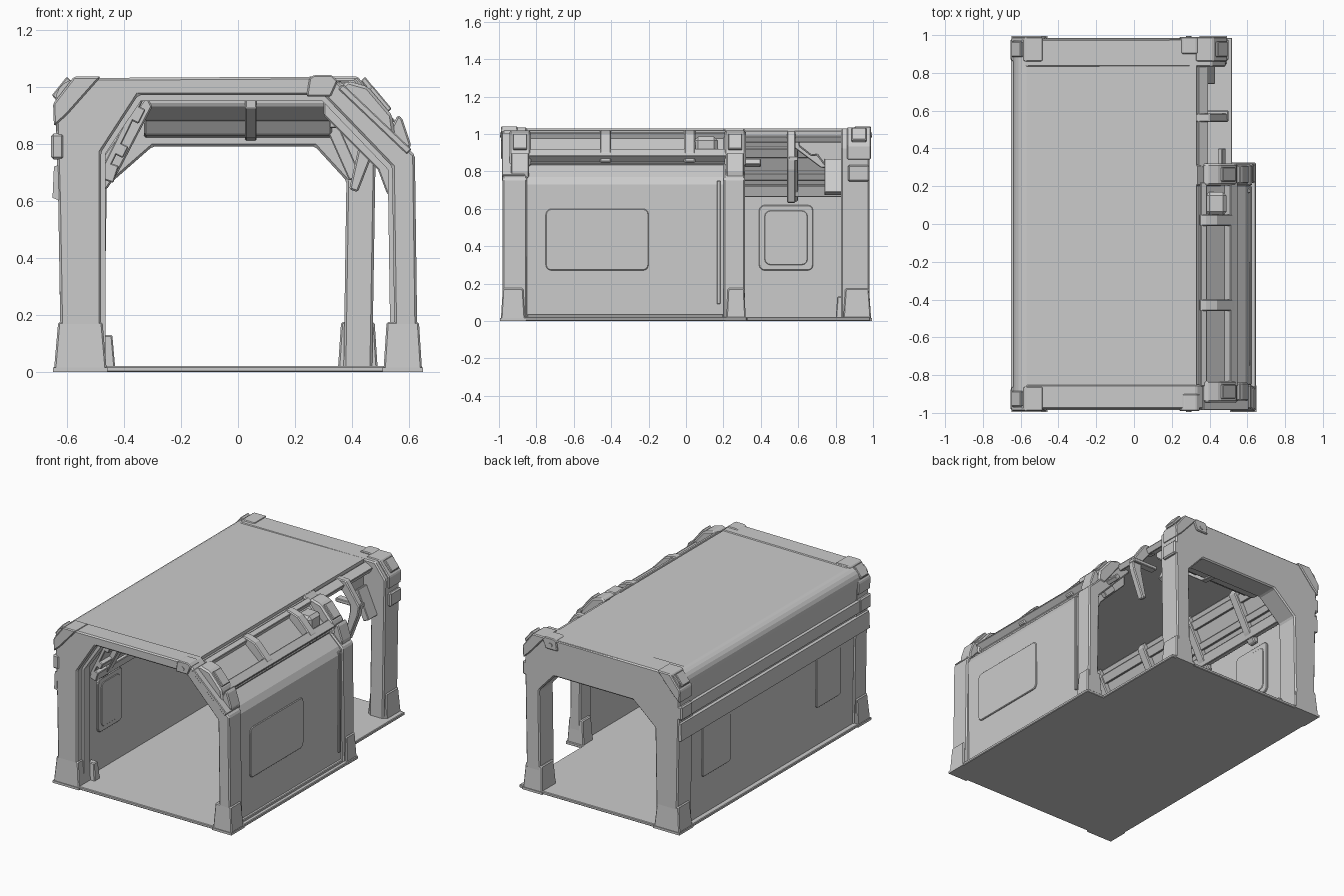
import bpy, bmesh
from mathutils import Vector
from math import sin, cos, pi


def prism(name, pts, a, b, axis='y', bevel=0.0, taper=1.0):
    """Extrude a 2D outline from a to b along an axis; taper scales the far end."""
    put = {'y': lambda u, v, w: (u, w, v),
           'x': lambda u, v, w: (w, u, v),
           'z': lambda u, v, w: (u, v, w)}[axis]
    cu = sum(p[0] for p in pts) / len(pts)
    cv = sum(p[1] for p in pts) / len(pts)
    bm = bmesh.new()
    lo = [bm.verts.new(put(u, v, a)) for u, v in pts]
    hi = [bm.verts.new(put(cu + (u - cu) * taper, cv + (v - cv) * taper, b)) for u, v in pts]
    bm.faces.new(lo)
    bm.faces.new(hi[::-1])
    n = len(pts)
    for i in range(n):
        j = (i + 1) % n
        bm.faces.new((lo[i], hi[i], hi[j], lo[j]))
    bmesh.ops.recalc_face_normals(bm, faces=bm.faces)
    me = bpy.data.meshes.new(name)
    bm.to_mesh(me)
    bm.free()
    ob = bpy.data.objects.new(name, me)
    bpy.context.collection.objects.link(ob)
    if bevel:
        m = ob.modifiers.new('bevel', 'BEVEL')
        m.width, m.segments = bevel, 1
    return ob


def box(name, x0, x1, y0, y1, z0, z1, bevel=0.004, taper=1.0):
    return prism(name, [(x0, y0), (x1, y0), (x1, y1), (x0, y1)], z0, z1, 'z', bevel, taper)


def strut(name, p, q, w, y0, y1, bevel=0.004):
    """Flat bar following the segment p-q in the xz plane, half width w."""
    p, q = Vector(p), Vector(q)
    d = (q - p).normalized()
    n = Vector((-d.y, d.x)) * w
    return prism(name, [tuple(v) for v in (p + n, q + n, q - n, p - n)], y0, y1, 'y', bevel)


def rounded(u0, u1, v0, v1, r=0.03):
    pts = []
    for k, (cu, cv) in enumerate(((u1 - r, v1 - r), (u0 + r, v1 - r), (u0 + r, v0 + r), (u1 - r, v0 + r))):
        for s in range(4):
            t = k * pi / 2 + s * pi / 6
            pts.append((cu + r * cos(t), cv + r * sin(t)))
    return pts


# floor, stepped in beside the open bay
prism('floor_plate', [(-.645, -.985), (.645, -.985), (.645, .325), (.52, .325), (.52, .985), (-.645, .985)],
      0, .02, 'z', .004)

# end arches
front_outer = [(-.62, 0), (-.63, .6), (-.64, .94), (-.57, 1.03), (.33, 1.035), (.62, .76), (.63, 0)]
front_inner = [(.55, 0), (.54, .72), (.3, .97), (-.35, .97), (-.48, .77), (-.48, 0)]
prism('front_arch', front_outer + front_inner, -.98, -.85, 'y', .008)
back_outer = [(-.62, 0), (-.63, .6), (-.64, .94), (-.57, 1.03), (.41, 1.03), (.485, .93), (.47, 0)]
back_inner = [(.37, 0), (.38, .67), (.27, .79), (-.3, .79), (-.46, .65), (-.47, 0)]
prism('back_arch', back_outer + back_inner, .83, .98, 'y', .008)
# thin lips inside the arch openings
prism('front_arch_lip', [(-.48, .02), (-.48, .77), (-.35, .97), (.3, .97), (.54, .72), (.55, .02), (.535, .02),
                         (.525, .71), (.295, .95), (-.34, .95), (-.465, .765), (-.465, .02)], -.93, -.87)

# left wall and roof in one shell with a rounded shoulder
shoulder = [(-.57 - .07 * cos(t * pi / 10), .95 + .075 * sin(t * pi / 10)) for t in range(6)]
prism('left_wall_and_roof', [(-.612, .02), (-.622, .61), (-.635, .84)] + shoulder +
      [(.33, 1.03), (.33, .98), (-.36, .98), (-.5, .77), (-.5, .02)], -.975, .975)
prism('left_lower_ledge', [(-.61, .595), (-.65, .61), (-.645, .72), (-.61, .73)], -.975, .975)
prism('left_upper_ledge', [(-.61, .745), (-.65, .75), (-.65, .825), (-.61, .835)], -.975, .975)

# right wall with sloped shoulder, ending at a post
prism('right_wall', [(.605, .02), (.612, .73), (.59, .77), (.33, 1.01), (.31, .97), (.55, .72), (.56, .02)], -.96, .3)
prism('right_wall_end_post', [(.625, 0), (.618, .76), (.33, 1.035), (.3, .97), (.54, .72), (.55, 0)],
      .2, .315, 'y', .008)
box('right_wall_seam_strip', .6, .618, .165, .185, .09, .75)
box('right_wall_sill', .59, .622, -.85, .2, .015, .035)

# window panels on the walls
prism('right_wall_window', rounded(-.75, -.2, .27, .6), .6, .616, 'x', .004)
for y0, y1 in ((.39, .68), (-.75, -.5)):
    prism('left_inner_window', rounded(y0, y1, .27, .62), -.505, -.488, 'x', .004)
    prism('left_inner_window_pane', rounded(y0 + .03, y1 - .03, .3, .59), -.505, -.484, 'x', .003)
    prism('left_outer_window', rounded(y0 + .04, y1 + .04, .27, .6, .015), -.61, -.626, 'x', .003)

# tapered feet
for x0, x1, y0, y1 in ((-.645, -.46, -.99, -.86), (.51, .645, -.99, -.86), (-.645, -.46, .85, .99),
                       (.35, .49, .84, .99), (.52, .64, .215, .32)):
    box('foot', x0, x1, y0, y1, .005, .175, .006, .84)
    box('foot_pad', x0 - .003, x1 + .003, y0 - .004, y1 + .004, 0, .015, 0)
for y in (-.87, .8):
    box('left_inner_foot', -.5, -.43, y, y + .06, .01, .13, .005, .7)

# shoulder rails on the outer right slope, held by clamps and end blocks
strut('rail_upper_bar', (.345, 1.0), (.38, .985), .022, -.86, .22)
strut('rail_lower_bar', (.49, .9), (.53, .86), .03, -.86, .22)
strut('rail_bed', (.36, .975), (.52, .835), .012, -.86, .22)
clamp = [(.345, 1.02), (.38, 1.02), (.44, 1.0), (.535, .9), (.54, .85), (.51, .84), (.35, .98)]
for y, w in ((-.43, .03), (.02, .03)):
    prism('rail_clamp', clamp, y - w, y + w, 'y', .006)
block = [(.36, 1.0), (.385, 1.02), (.455, 1.0), (.54, .9), (.55, .83), (.5, .82)]
for y0, y1 in ((-.945, -.83), (.205, .32)):
    prism('shoulder_block', block, y0, y1, 'y', .01)
    prism('shoulder_block_step', [(.53, .84), (.56, .9), (.575, .89), (.605, .8), (.6, .76)],
          y0 + .01, y1 - .01, 'y', .006)
    strut('shoulder_block_lid', (.463, .995), (.53, .915), .012, y0 + .02, y1 - .02)
box('shoulder_junction_box', .38, .49, .045, .17, .88, .985, .02)

# open bay: roof edge bars and a hanging bracket
strut('bay_upper_bar', (.33, 1.0), (.385, .97), .02, .3, .84)
strut('bay_lower_bar', (.455, .86), (.475, .83), .015, .3, .4)
prism('bay_bracket', [(.32, 1.015), (.4, 1.015), (.5, .87), (.49, .81), (.42, .63), (.39, .64), (.43, .82),
                      (.43, .87), (.36, .96), (.32, .97)], .54, .585, 'y', .006)
box('bay_bracket_cap', .32, .5, .55, .6, .855, .88)
strut('bay_end_brace', (.33, .86), (.41, .68), .022, .74, .84)

# inner coves under the roof: left side rails with clamps
strut('left_cove_panel', (-.34, .965), (-.47, .7), .012, -.85, .84)
for p, q in (((-.345, .93), (-.37, .88)), ((-.405, .8), (-.425, .76)), ((-.44, .73), (-.46, .67))):
    strut('left_cove_rail', p, q, .024, -.85, .84)
for y in (-.72, -.3, .13, .57):
    prism('left_cove_clamp', [(-.32, .97), (-.3, .93), (-.42, .7), (-.46, .64), (-.49, .64), (-.48, .75)],
          y - .03, y + .03, 'y', .006)
# right side inner braces behind the wall slope
for y in (-.82, -.3, .24):
    prism('right_inner_brace', [(.3, .965), (.33, .965), (.545, .73), (.54, .6), (.52, .63), (.49, .71), (.3, .9)],
          y - .03, y + .03, 'y', .005)
strut('right_inner_rail', (.41, .83), (.48, .76), .02, -.84, .3)
# back cove: slanted duct with a centre clamp
prism('back_cove_duct', [(.6, .975), (.6, .935), (.67, .88), (.7, .885), (.74, .83), (.84, .82), (.84, .975)],
      -.33, .33, 'x', .008)
prism('back_cove_clamp', [(.58, .97), (.58, .925), (.72, .82), (.84, .81), (.84, .97)], .025, .065, 'x', .004)

# faceted corner plates with lids on both arch faces and the outer sides
for y0, y1, s in ((-.99, -.86, 1), (.86, .99, 1), (.86, .99, -1)):
    off = 0 if s == 1 else -.155
    pts = [(s * x + off, z) for x, z in ((-.645, .86), (-.648, .94), (-.575, 1.035), (-.48, 1.035), (-.52, .99), (-.6, .9))]
    prism('corner_plate', pts, y0, y1, 'y', .006)
    lid = [(s * x + off, z) for x, z in ((-.64, .955), (-.585, 1.02), (-.6, 1.035), (-.652, .97))]
    prism('corner_plate_lid', lid, y0 + .025, y1 - .025, 'y', .004)
    side = sorted((s * -.655 + off, s * -.61 + off))
    box('corner_side_lug', side[0], side[1], y0 + .005, y1 - .01, .745, .835, .008)
# roof edge lugs above each arch
for y0, y1 in ((-.99, -.9), (.9, .99)):
    prism('roof_lug', [(.25, 1.03), (.265, 1.04), (.33, 1.04), (.35, 1.02), (.325, .965), (.24, .965)], y0, y1, 'y', .005)
    prism('roof_lug_pin', [(.29 + .014 * cos(k * pi / 4), .995 + .014 * sin(k * pi / 4)) for k in range(8)],
          y0 - .004, y1 + .004)
# sloped reinforcement on the front arch shoulder
strut('front_slope_plate', (.36, 1.0), (.6, .772), .012, -.985, -.86)
